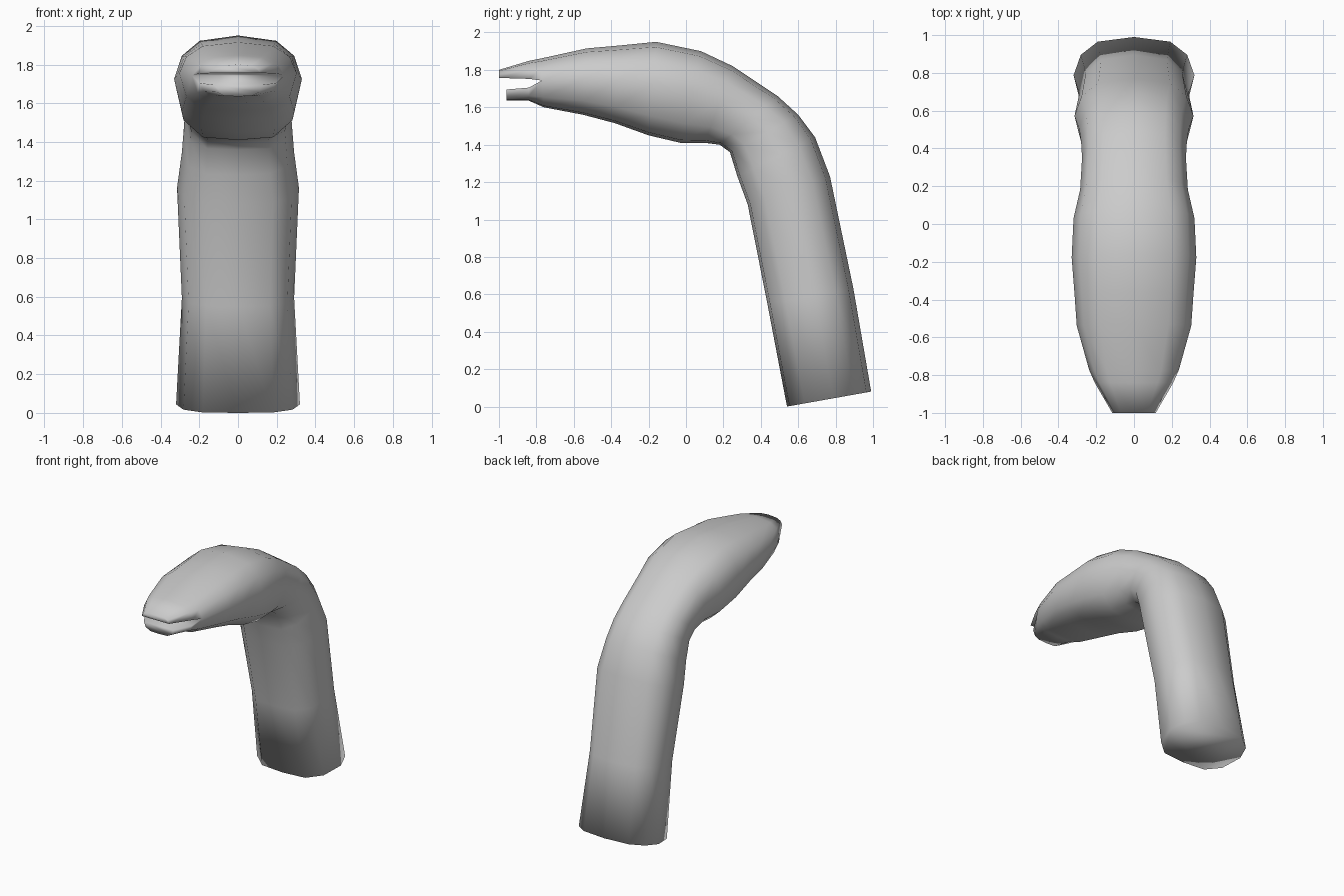
import bpy, bmesh

cube = bpy.data.objects.get("Cube")
if cube:
    bpy.data.objects.remove(cube, do_unlink=True)

# One plain grey for the whole creature
grey = bpy.data.materials.new("plain grey")
grey.use_nodes = True
colour = (0.6, 0.6, 0.6, 1)
grey.diffuse_color = colour
grey.node_tree.nodes["Principled BSDF"].inputs["Base Color"].default_value = colour

# Twelve-sided cross-section: (width share, share of the way from belly to back)
HALF = [(0, 1), (0.6, 0.945), (0.88, 0.79), (1, 0.55), (0.88, 0.21), (0.57, 0.03), (0, 0)]
SECTION = HALF + [(-x, t) for x, t in HALF[-2:0:-1]]

# Belly point (y, z), back point (y, z), half width, from the neck base to the mouth corner
BODY = [
    (0.54, 0.00, 0.99, 0.08, 0.32),
    (0.435, 0.55, 0.895, 0.63, 0.29),
    (0.33, 1.08, 0.77, 1.23, 0.315),
    (0.275, 1.23, 0.69, 1.44, 0.29),
    (0.235, 1.36, 0.60, 1.56, 0.28),
    (0.18, 1.40, 0.49, 1.66, 0.275),
    (0.10, 1.41, 0.25, 1.82, 0.285),
    (-0.03, 1.41, 0.08, 1.90, 0.32),
    (-0.20, 1.45, -0.16, 1.95, 0.33),
    (-0.38, 1.515, -0.36, 1.93, 0.315),
    (-0.55, 1.56, -0.53, 1.915, 0.303),
    (-0.76, 1.60, -0.78, 1.86, 0.238),
]
# Jaw rings: y, lip z, outer z, half width
UPPER_JAW = [(-0.84, 1.752, 1.848, 0.208), (-1.0, 1.757, 1.80, 0.115)]
LOWER_JAW = [(-0.84, 1.705, 1.635, 0.20), (-0.96, 1.695, 1.635, 0.125)]

bm = bmesh.new()


def body_ring(y0, z0, y1, z1, w):
    return [bm.verts.new((x * w, y0 + (y1 - y0) * t, z0 + (z1 - z0) * t)) for x, t in SECTION]


def bridge(a, b):
    """Join two closed loops of equal length with quads."""
    n = len(a)
    for i in range(n):
        j = (i + 1) % n
        bm.faces.new((a[i], a[j], b[j], b[i]))


# Neck and head
rings = [body_ring(*r) for r in BODY]
bm.faces.new(rings[0])
for a, b in zip(rings, rings[1:]):
    bridge(a, b)


# Jaws: each half of the last ring continues on its own, closed by a flat lip
def jaw(indices, profile):
    previous = [rings[-1][i] for i in indices]
    for y, lip, outer, w in profile:
        ring = []
        for i in indices:
            x, t = SECTION[i]
            share = (t - 0.55) / 0.45 if outer > lip else (0.55 - t) / 0.55
            ring.append(bm.verts.new((x * w, y, lip + (outer - lip) * share)))
        bridge(previous, ring)
        previous = ring
    bm.faces.new(previous)


jaw([9, 10, 11, 0, 1, 2, 3], UPPER_JAW)
jaw([3, 4, 5, 6, 7, 8, 9], LOWER_JAW)

bmesh.ops.recalc_face_normals(bm, faces=bm.faces)
for f in bm.faces:
    f.smooth = True

mesh = bpy.data.meshes.new("neck_and_head")
bm.to_mesh(mesh)
bm.free()
mesh.materials.append(grey)
body = bpy.data.objects.new("neck_and_head", mesh)
bpy.context.collection.objects.link(body)
